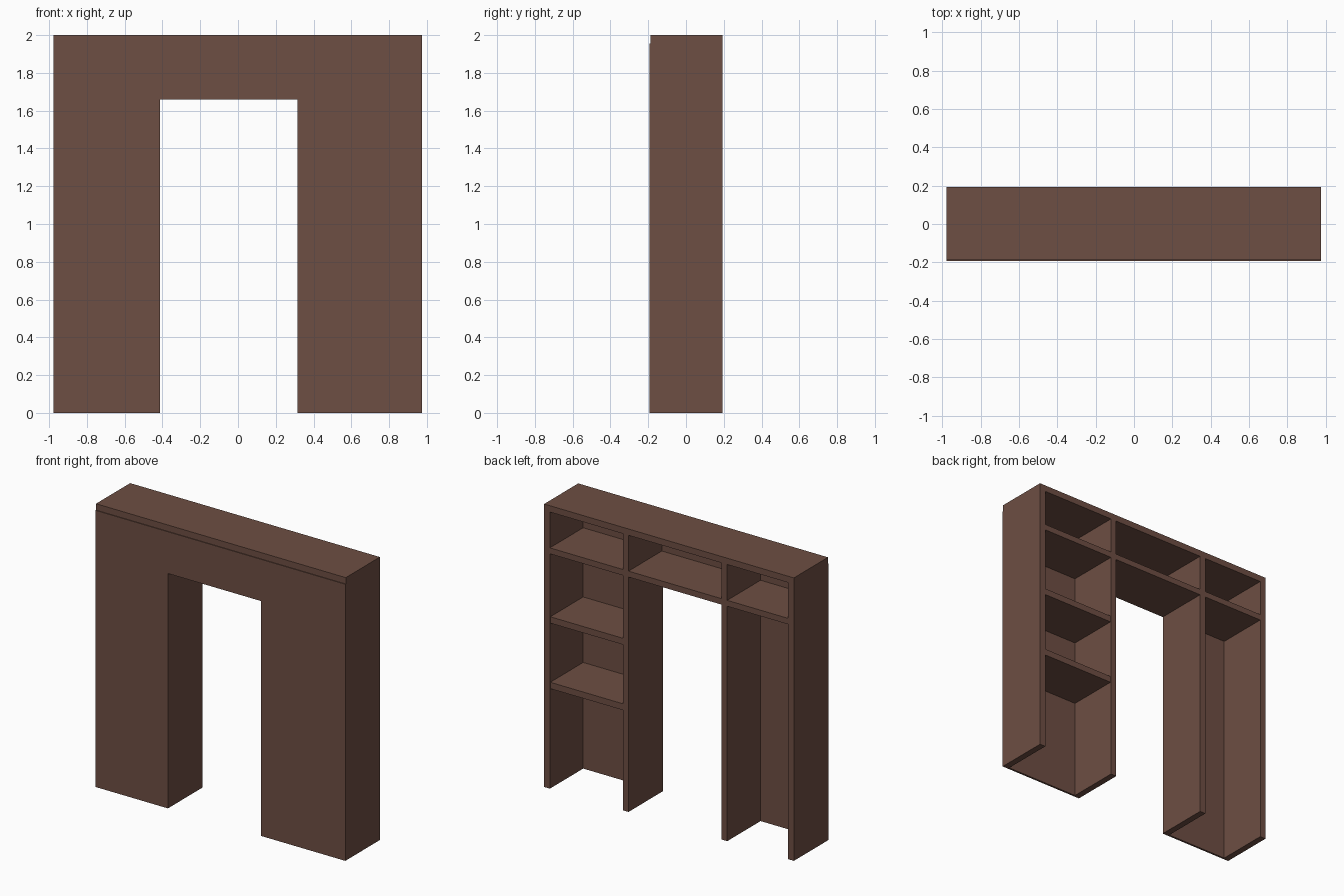
import bpy, bmesh

if "Cube" in bpy.data.objects:
    bpy.data.objects.remove(bpy.data.objects["Cube"])

wood = bpy.data.materials.new("brown_wood")
wood.diffuse_color = (0.155, 0.077, 0.056, 1)
wood.use_nodes = True
wood.node_tree.nodes["Principled BSDF"].inputs["Base Color"].default_value = wood.diffuse_color


def finish(name, bm):
    bmesh.ops.recalc_face_normals(bm, faces=bm.faces)
    mesh = bpy.data.meshes.new(name)
    bm.to_mesh(mesh)
    bm.free()
    mesh.materials.append(wood)
    ob = bpy.data.objects.new(name, mesh)
    bpy.context.collection.objects.link(ob)
    return ob


def board(name, x, y, z):
    """Box given by its (min, max) range on each axis."""
    bm = bmesh.new()
    bmesh.ops.create_cube(bm, size=1)
    for v in bm.verts:
        v.co = [r[0] if c < 0 else r[1] for c, r in zip(v.co, (x, y, z))]
    return finish(name, bm)


# Main dimensions
X0, X1 = -0.978, 0.975          # outer sides
O0, O1 = -0.412, 0.315          # opening
T = 0.045                       # board thickness
FRONT, INNER, BACK = -0.194, -0.18, 0.192
TOP, SHELF_LO, SHELF_HI = 1.955, 1.66, 1.702
DEPTH = (INNER, BACK)

# Front panel: one arch-shaped sheet
bm = bmesh.new()
outline = [(X0, 0), (O0, 0), (O0, SHELF_LO), (O1, SHELF_LO),
           (O1, 0), (X1, 0), (X1, TOP), (X0, TOP)]
face = bm.faces.new([bm.verts.new((x, FRONT, z)) for x, z in outline])
ext = bmesh.ops.extrude_face_region(bm, geom=[face])
for v in ext["geom"]:
    if isinstance(v, bmesh.types.BMVert):
        v.co.y = INNER
finish("front_panel", bm)

# Top board, set back slightly from the front panel
board("top_board", (X0, X1), (-0.189, BACK), (TOP, 2.0))

# Outer sides
board("left_side", (X0, X0 + T), DEPTH, (0, TOP))
board("right_side", (X1 - T, X1), DEPTH, (0, TOP))

# Long shelf across the full width
board("long_shelf", (X0 + T, X1 - T), DEPTH, (SHELF_LO, SHELF_HI))

# Uprights beside the opening, below and above the long shelf
for side, x in (("left", (O0 - T, O0)), ("right", (O1, O1 + T))):
    board(side + "_upright", x, DEPTH, (0, SHELF_LO))
    board(side + "_upper_divider", x, DEPTH, (SHELF_HI, TOP))

# Short shelves in the right tower
for i, z in enumerate((0.705, 1.168)):
    board(f"short_shelf_{i + 1}", (O1 + T, X1 - T), (INNER, BACK - 0.005), (z, z + T))
